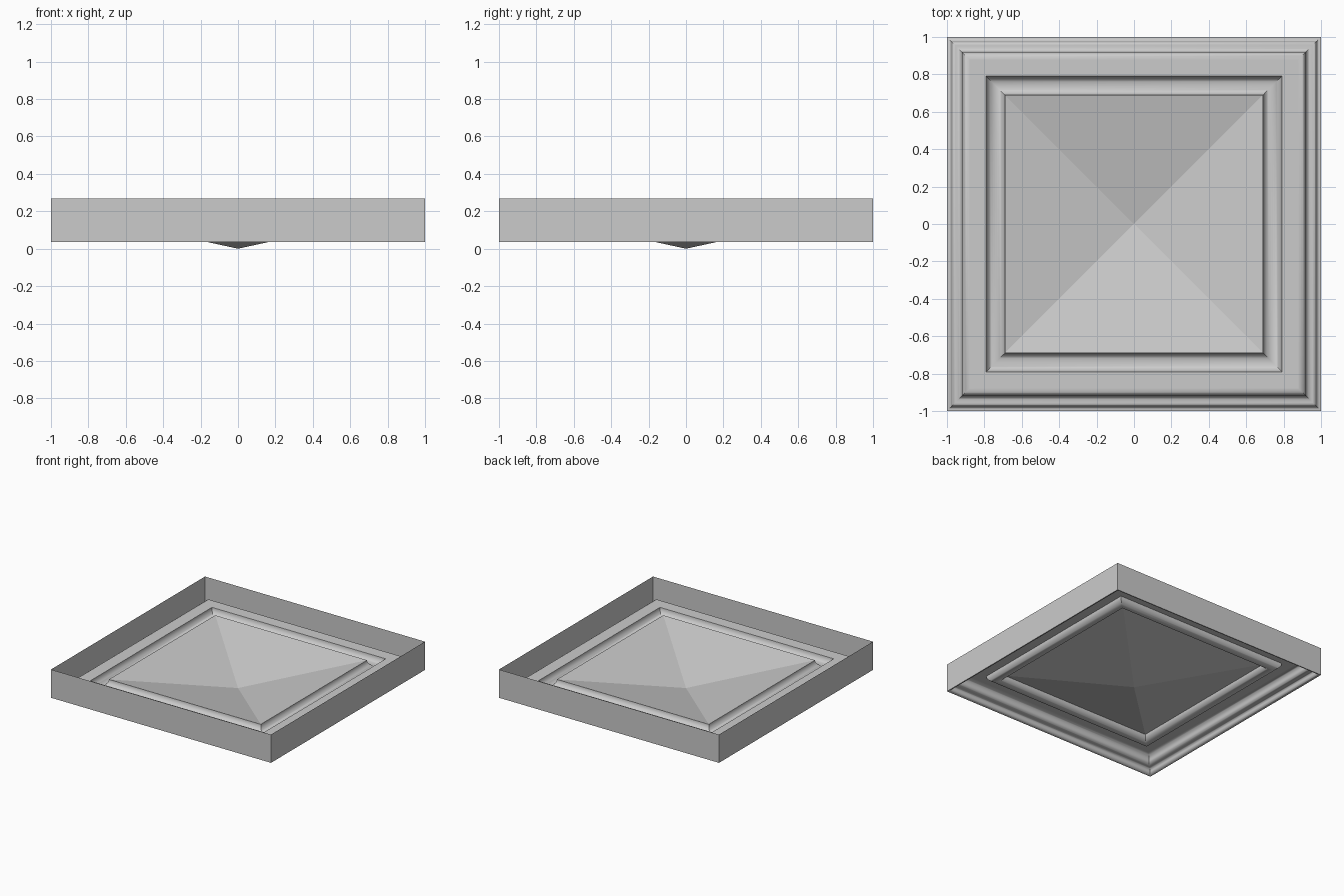
import bpy, bmesh, math

if "Cube" in bpy.data.objects:
    bpy.data.objects.remove(bpy.data.objects["Cube"])


def square_loft(name, profile, tip=None, smooth=True):
    """Sweep a (half width, z) profile around a square; optionally close to a tip."""
    bm = bmesh.new()
    rings = [[bm.verts.new((sx * r, sy * r, z))
              for sx, sy in ((-1, -1), (1, -1), (1, 1), (-1, 1))]
             for r, z in profile]
    for a, b in zip(rings, rings[1:]):
        for i in range(4):
            j = (i + 1) % 4
            bm.faces.new((a[i], a[j], b[j], b[i]))
    if tip is not None:
        t = bm.verts.new((0, 0, tip))
        for i in range(4):
            bm.faces.new((rings[-1][i], rings[-1][(i + 1) % 4], t))
    mesh = bpy.data.meshes.new(name)
    bm.to_mesh(mesh)
    bm.free()
    ob = bpy.data.objects.new(name, mesh)
    bpy.context.collection.objects.link(ob)
    if smooth:
        bpy.ops.object.select_all(action='DESELECT')
        ob.select_set(True)
        bpy.context.view_layer.objects.active = ob
        bpy.ops.object.shade_smooth_by_angle(angle=math.radians(35))
    return ob


def arc(cx, cz, rx, rz, a0, a1, n=8):
    """Points on an elliptical arc, angles in degrees."""
    out = []
    for i in range(n + 1):
        a = math.radians(a0 + (a1 - a0) * i / n)
        out.append((cx + rx * math.cos(a), cz + rz * math.sin(a)))
    return out


PANEL_Z, BASE_Z, TOP_Z = 0.15, 0.035, 0.267

# Upright outer wall, a single thin sheet open at the top
square_loft("outer_wall", [(1, TOP_Z), (1, BASE_Z)], smooth=False)

# Stepped moulding rising inward: flat toe, ogee curve, quarter round
square_loft("cornice_moulding",
            [(1, BASE_Z)]
            + arc(1.0, 0.060, 0.025, 0.025, 270, 180, 6)
            + arc(0.955, 0.060, 0.02, 0.02, 0, 90, 6)
            + arc(0.955, 0.11, 0.035, 0.03, 270, 180, 6)
            + arc(0.88, 0.11, 0.04, 0.04, 0, 90, 6))

# Flat ledge
square_loft("ledge", [(0.88, PANEL_Z), (0.79, PANEL_Z)], smooth=False)

# Half-round channel, seen as a bead from below
square_loft("bead_channel", arc(0.74, PANEL_Z, 0.05, 0.05, 360, 180, 14))

# Shallow inverted pyramid panel
square_loft("pyramid_panel", [(0.69, PANEL_Z)], tip=0.0, smooth=False)
